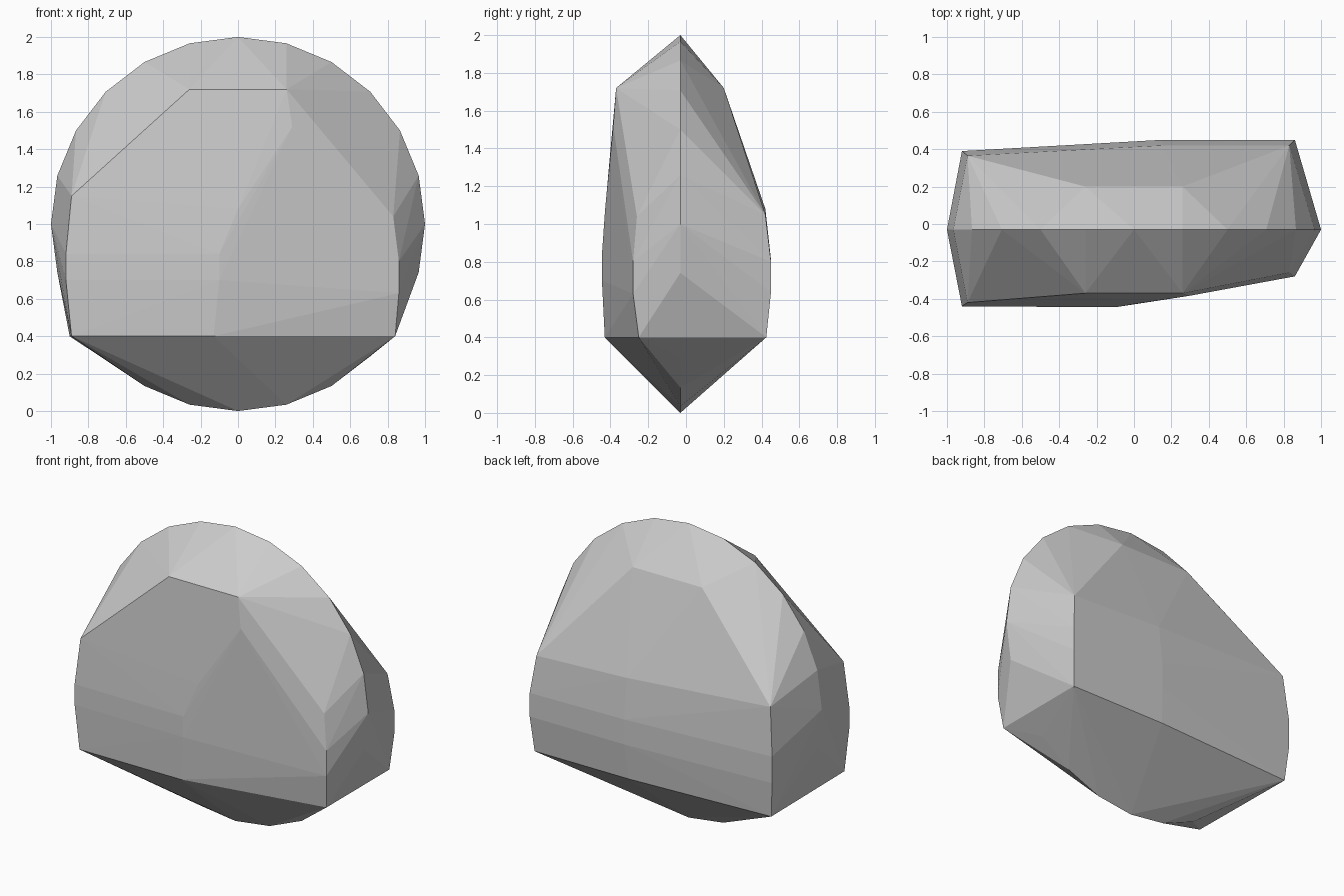
import bpy, bmesh, math

# One flat grey for the whole stone
grey = bpy.data.materials.new("stone grey")
grey.diffuse_color = (0.6, 0.6, 0.6, 1)

# Round rim: upright 24-sided disc edge, slightly forward of centre
rim = [(math.cos(math.tau * i / 24), -0.03, 1 + math.sin(math.tau * i / 24))
       for i in range(24)]

# Front facets: left edge, middle ridge, right edge
front = [(-0.89, -0.43, 0.4), (-0.92, -0.44, 0.7), (-0.92, -0.44, 0.84), (-0.89, -0.42, 1.15),
         (-0.13, -0.43, 0.4), (-0.10, -0.445, 0.7), (-0.10, -0.445, 0.84), (0.0, -0.428, 1.08),
         (0.29, -0.385, 1.52), (0.26, -0.37, 1.72), (-0.26, -0.37, 1.72),
         (0.84, -0.25, 0.4), (0.86, -0.28, 0.63), (0.86, -0.28, 0.8), (0.83, -0.26, 1.04)]

# Back facets: left edge, middle ridge, right edge, top
back = [(-0.90, 0.37, 0.4), (-0.92, 0.39, 0.64), (-0.92, 0.39, 0.82), (-0.89, 0.365, 1.14),
        (0.13, 0.425, 0.4), (0.15, 0.45, 0.64), (0.15, 0.45, 0.81), (0.15, 0.42, 1.08),
        (0.84, 0.425, 0.4), (0.86, 0.45, 0.64), (0.86, 0.45, 0.80), (0.83, 0.42, 1.05),
        (0.26, 0.2, 1.72), (-0.26, 0.2, 1.72)]

# Wrap the points in a convex faceted skin
bm = bmesh.new()
for p in rim + front + back:
    bm.verts.new(p)
res = bmesh.ops.convex_hull(bm, input=bm.verts[:])
loose = [v for v in bm.verts if not v.link_faces]
bmesh.ops.delete(bm, geom=loose, context='VERTS')
bmesh.ops.recalc_face_normals(bm, faces=bm.faces[:])

mesh = bpy.data.meshes.new("stone")
bm.to_mesh(mesh)
bm.free()
mesh.materials.append(grey)
stone = bpy.data.objects.new("stone", mesh)
bpy.context.collection.objects.link(stone)
